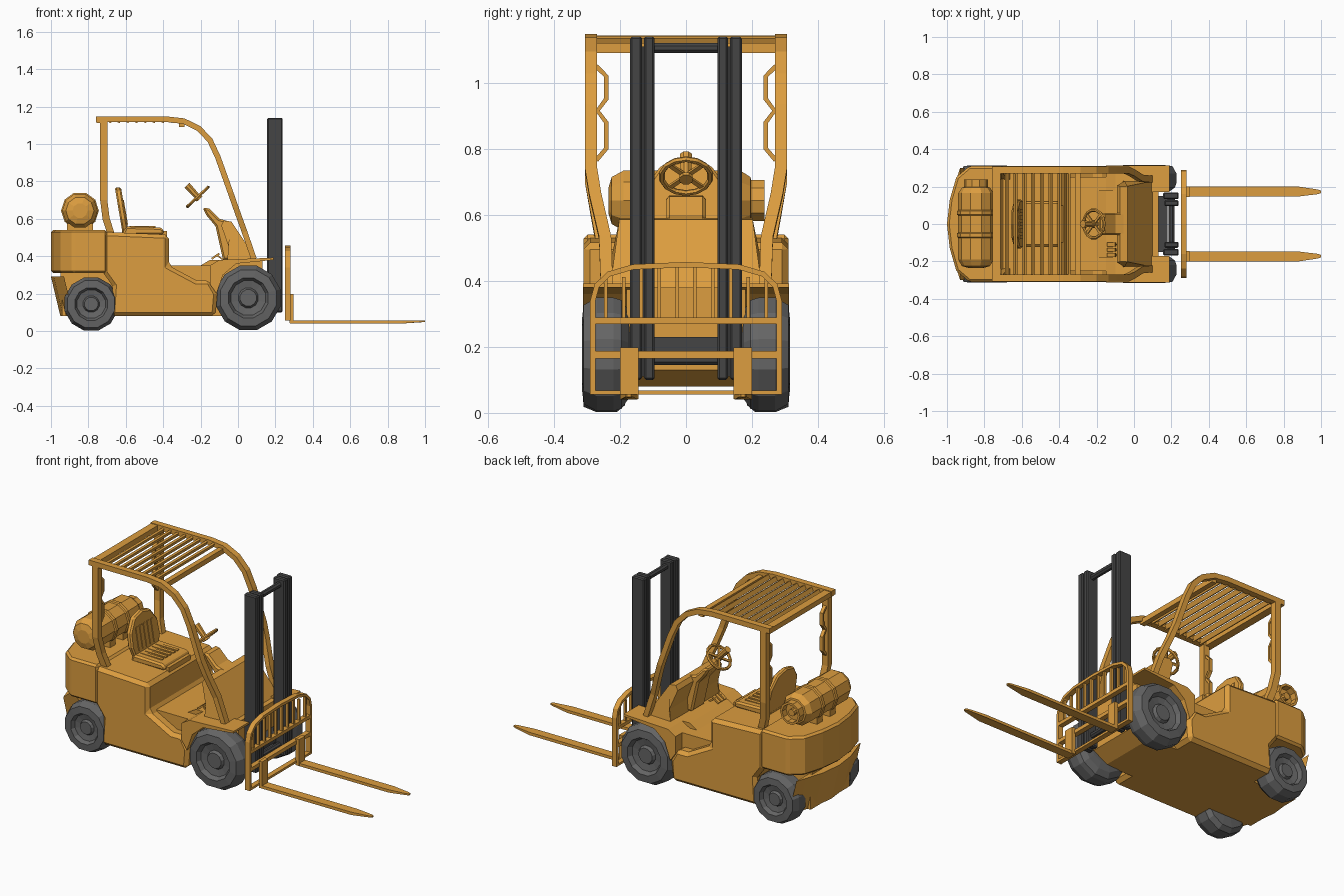
import bpy, bmesh, math
from mathutils import Vector, Matrix

if "Cube" in bpy.data.objects:
    bpy.data.objects.remove(bpy.data.objects["Cube"])


def mat(name, c):
    m = bpy.data.materials.new(name)
    m.diffuse_color = (*c, 1)
    m.use_nodes = True
    m.node_tree.nodes["Principled BSDF"].inputs["Base Color"].default_value = m.diffuse_color
    return m


ORANGE = mat("orange_paint", (0.72, 0.34, 0.05))
DARK = mat("dark_steel", (0.06, 0.06, 0.06))
RUBBER = mat("tyre_grey", (0.13, 0.13, 0.13))


def finish(name, bm, m=ORANGE, bevel=0):
    bmesh.ops.recalc_face_normals(bm, faces=bm.faces)
    me = bpy.data.meshes.new(name)
    bm.to_mesh(me)
    bm.free()
    me.materials.append(m)
    ob = bpy.data.objects.new(name, me)
    bpy.context.collection.objects.link(ob)
    if bevel:
        b = ob.modifiers.new("chamfer", "BEVEL")
        b.width, b.segments, b.limit_method = bevel, 1, "ANGLE"
        b.angle_limit = math.radians(40)
    return ob


def prism(name, pts, axis, lo, hi, m=ORANGE, bevel=0, warp=None):
    """Extrude a flat outline along an axis; warp optionally moves each point."""
    bm = bmesh.new()
    rings = []
    for d in (lo, hi):
        ring = []
        for a, b in pts:
            co = {"x": (d, a, b), "y": (a, d, b), "z": (a, b, d)}[axis]
            ring.append(bm.verts.new(warp(*co) if warp else co))
        rings.append(ring)
    n = len(pts)
    bm.faces.new(rings[0])
    bm.faces.new(rings[1])
    for i in range(n):
        j = (i + 1) % n
        bm.faces.new((rings[0][i], rings[0][j], rings[1][j], rings[1][i]))
    return finish(name, bm, m, bevel)


def box(name, c, s, m=ORANGE, tilt=0, bevel=0):
    bm = bmesh.new()
    bmesh.ops.create_cube(bm, size=1, matrix=Matrix.Translation(c)
                          @ Matrix.Rotation(math.radians(tilt), 4, "Y") @ Matrix.Diagonal((*s, 1)))
    return finish(name, bm, m, bevel)


def lathe(name, prof, c, n, m=ORANGE, frame=None, flip=1):
    """Revolve (radius, offset) pairs about the y axis, or about frame's y axis."""
    bm = bmesh.new()
    rings = []
    for r, d in prof:
        ring = []
        for i in range(n):
            a = 2 * math.pi * (i + 0.5) / n
            v = Vector((r * math.sin(a), d * flip, r * math.cos(a)))
            ring.append(bm.verts.new(Vector(c) + (frame @ v if frame else v)))
        rings.append(ring)
    for p, q in zip(rings, rings[1:]):
        for i in range(n):
            j = (i + 1) % n
            bm.faces.new((p[i], p[j], q[j], q[i]))
    bm.faces.new(rings[0])
    bm.faces.new(rings[-1])
    return finish(name, bm, m)


def sweep(name, pts, t, w, side, m=ORANGE):
    """Rectangular bar along a path; t is in-plane thickness, w is along side."""
    pts, s = [Vector(p) for p in pts], Vector(side)
    bm = bmesh.new()
    rings = []
    for i, p in enumerate(pts):
        tan = (pts[min(i + 1, len(pts) - 1)] - pts[max(i - 1, 0)]).normalized()
        n = tan.cross(s).normalized()
        rings.append([bm.verts.new(p + n * t / 2 * a + s * w / 2 * b)
                      for a, b in ((1, 1), (1, -1), (-1, -1), (-1, 1))])
    for p, q in zip(rings, rings[1:]):
        for i in range(4):
            j = (i + 1) % 4
            bm.faces.new((p[i], p[j], q[j], q[i]))
    bm.faces.new(rings[0])
    bm.faces.new(rings[-1])
    return finish(name, bm, m)


# chassis core, main body with seat hood, floor
prism("chassis", [(-.94, .08), (.04, .08), (.13, .13), (.13, .38), (-.15, .38), (-.2, .35), (-.94, .35)],
      "y", -.18, .18)
prism("main_body", [(-.68, .08), (-.12, .08), (-.11, .2), (-.15, .27), (-.22, .27), (-.37, .35), (-.37, .515),
                    (-.72, .53), (-.72, .31), (-.67, .24)], "y", -.31, .31, bevel=.02)
prism("floor_step", [(-.38, .2), (-.1, .2), (-.1, .35), (-.38, .35)], "y", -.25, .25)
# rounded counterweight in two stacked blocks
plan = [(-.70, .31), (-.88, .31), (-.95, .25), (-.985, .13), (-1, 0)]
plan += [(x, -y) for x, y in plan[-2::-1]]
prism("counterweight", plan, "z", .31, .54, bevel=.012)
low = [(-.93, .3), (-.95, .24), (-.985, .13), (-1, 0)]
low += [(x, -y) for x, y in low[-2::-1]]
prism("rear_bumper", low, "z", .08, .29,
      warp=lambda x, y, z: (x + (.05 if z < .1 else 0), y, z))
box("counterweight_core", (-.8, 0, .3), (.3, .36, .1))

# fenders, wheels and guard frames on both sides
for s, tag in ((-1, "near"), (1, "far")):
    prism("fender_" + tag, [(-.15, .25), (-.15, .35), (-.10, .38), (.19, .392), (.19, .38), (-.01, .36),
                            (-.08, .3), (-.115, .2)], "y", s * .17, s * .312)
    lathe("front_wheel_" + tag, [(.1, .17), (.14, .175), (.17, .195), (.178, .22), (.178, .27), (.155, .31),
                                 (.11, .315), (.095, .29), (.055, .283), (.045, .3), (.03, .3)],
          (.055, 0, .177), 12, RUBBER, flip=s)
    lathe("rear_wheel_" + tag, [(.08, .18), (.125, .185), (.147, .21), (.147, .27), (.13, .31), (.09, .313),
                                (.078, .29), (.045, .283), (.037, .298), (.025, .298)],
          (-.785, 0, .144), 12, RUBBER, flip=s)
    y = .288 * s
    sweep("guard_front_post_" + tag,
          [(.085, .24 * s, .385), (.035, .245 * s, .53), (-.012, .275 * s, .66), (-.04, y, .74), (-.108, y, .93),
           (-.15, y, 1.02), (-.21, y, 1.083), (-.29, y, 1.122), (-.38, y, 1.132), (-.76, y, 1.132)],
          .03, .037, (0, 1, 0))
    sweep("guard_rear_post_" + tag,
          [(-.67, .25 * s, .49), (-.705, .27 * s, .6), (-.718, y, .7), (-.718, y, 1.125)], .038, .037, (0, 1, 0))
    sweep("grab_handles_" + tag,
          [(-.718, a * s, z) for a, z in ((.272, 1.05), (.242, 1.02), (.242, .95), (.268, .915),
                                          (.242, .88), (.242, .8), (.272, .765))], .014, .02, (1, 0, 0))

# roof beams and slats
box("roof_rear_beam", (-.735, 0, 1.128), (.045, .6, .03))
box("roof_front_beam", (-.3, 0, 1.105), (.03, .58, .03))
for i in range(8):
    box(f"roof_slat_{i}", (-.68 + i * .047, 0, 1.125), (.012, .56, .026), tilt=25)

# sloping cowl, dashboard and steering column
prism("front_cowl", [(.1, .38), (-.035, .585), (-.075, .59), (-.09, .565), (-.05, .45), (-.06, .36)],
      "y", -.23, .23, warp=lambda x, y, z: (x, y * (1 - .9 * max(0, z - .45)), z))
prism("dash_column", [(-.03, .38), (-.03, .58), (-.1, .6), (-.155, .655), (-.19, .66), (-.17, .62), (-.12, .56),
                      (-.08, .38)], "y", -.06, .06, bevel=.01)
tilt = Matrix.Rotation(math.radians(-43), 3, "Y")
hub = Vector((-.215, 0, .717))
up = tilt @ Vector((0, 0, 1))
axis = tilt @ Matrix.Rotation(math.radians(90), 3, "X")
lathe("steering_shaft", [(.02, -.085), (.016, 0), (.022, .005), (.022, .015)], hub, 8, frame=axis, flip=-1)
rim = [(.075 + .009 * math.cos(a), .009 * math.sin(a)) for a in [i * math.pi / 3 for i in range(7)]]
ob = lathe("steering_rim", rim, hub, 14, frame=axis)
bm = bmesh.new()
bm.from_mesh(ob.data)
bmesh.ops.delete(bm, geom=[f for f in bm.faces if len(f.verts) > 4], context="FACES_ONLY")
bmesh.ops.remove_doubles(bm, verts=bm.verts, dist=1e-4)
bmesh.ops.recalc_face_normals(bm, faces=bm.faces)
bm.to_mesh(ob.data)
bm.free()
for k in range(4):
    a = math.pi / 4 + k * math.pi / 2
    sweep(f"steering_spoke_{k}", [hub, hub + tilt @ Vector((.072 * math.cos(a), .072 * math.sin(a), 0))],
          .014, .008, up)
for k in range(3):
    box(f"pedal_{k}", (-.12, -.11 - .028 * k, .4), (.05, .02, .01), tilt=-35)
    box(f"pedal_arm_{k}", (-.085, -.11 - .028 * k, .385), (.08, .006, .008), tilt=35)

# seat
box("seat_base", (-.5, 0, .52), (.24, .2, .03))
prism("seat_cushion", [(-.62, .515), (-.40, .515), (-.395, .54), (-.415, .553), (-.6, .558)], "y", -.12, .12, bevel=.01)
back = [(.1, .51), (.13, .6), (.125, .68), (.075, .75), (0, .768)]
back += [(-y, z) for y, z in back[-2::-1]] 
lean = lambda x, y, z: (x - (z - .51) * .17, y, z)
prism("seat_back", back, "x", -.615, -.582, bevel=.008, warp=lean)
for k in range(5):
    y = -.07 + k * .035
    prism(f"back_rib_{k}", [(y - .01, .57), (y + .01, .57), (y + .01, .7), (y - .01, .7)], "x", -.585, -.578, warp=lean)
    box(f"cushion_rib_{k}", (-.51, y, .557), (.14, .02, .006))

# gas tank on its saddle
lathe("gas_tank", [(.04, -.235), (.075, -.225), (.095, -.19), (.095, -.075), (.101, -.07), (.101, -.05), (.095, -.045),
                   (.095, .045), (.101, .05), (.101, .07), (.095, .075), (.095, .165), (.075, .195), (.065, .197),
                   (.065, .238), (.052, .238), (.052, .2), (.02, .2), (.02, .225)], (-.845, 0, .643), 10)
for y in (-.06, .06):
    box("tank_saddle", (-.845, y, .55), (.14, .05, .05))

# mast: nested rails and cross ties
for s in (-1, 1):
    box("mast_outer_rail", (.197, .151 * s, .62), (.082, .036, 1.04), DARK, bevel=.006)
    box("mast_inner_rail", (.2, .111 * s, .62), (.076, .032, 1.04), DARK, bevel=.006)
    box("mast_rail_web", (.2, .13 * s, .61), (.04, .02, 1.0), DARK)
for z in (1.105, .16):
    lathe("mast_cross_tie", [(.017, -.11), (.017, .11)], (.2, 0, z), 8, DARK)
box("mast_mount", (.15, 0, .2), (.06, .3, .06), DARK)

# load backrest and carriage
half = [(.282, .055), (.282, .34), (.27, .385), (.235, .42), (.16, .442), (0, .449)]
arch = half + [(-y, z) for y, z in half[-2::-1]]
sweep("load_backrest_frame", [(.265, y, z) for y, z in arch], .016, .03, (1, 0, 0))
for z, h in ((.279, .02), (.176, .022), (.062, .013)):
    box("carriage_bar", (.265, 0, z), (.03, .56, h))
for k in range(10):
    y = -.243 + k * .054
    top = .442 if abs(y) < .17 else .412
    box("backrest_bar", (.265, y, (.28 + top) / 2), (.016, .011, top - .28))

# forks
for s in (-1, 1):
    box("fork_shank", (.287, .172 * s, .12), (.022, .056, .155))
    prism("fork_blade", [(.277, .147), (.88, .147), (.985, .16), (1, .166), (1, .178), (.985, .184), (.88, .2), (.277, .2)]
          if s > 0 else
          [(.277, -.2), (.88, -.2), (.985, -.184), (1, -.178), (1, -.166), (.985, -.16), (.88, -.147), (.277, -.147)],
          "z", .04, .057, warp=lambda x, y, z: (x, y, z + (.008 if x > .9 and z < .05 else 0)))
